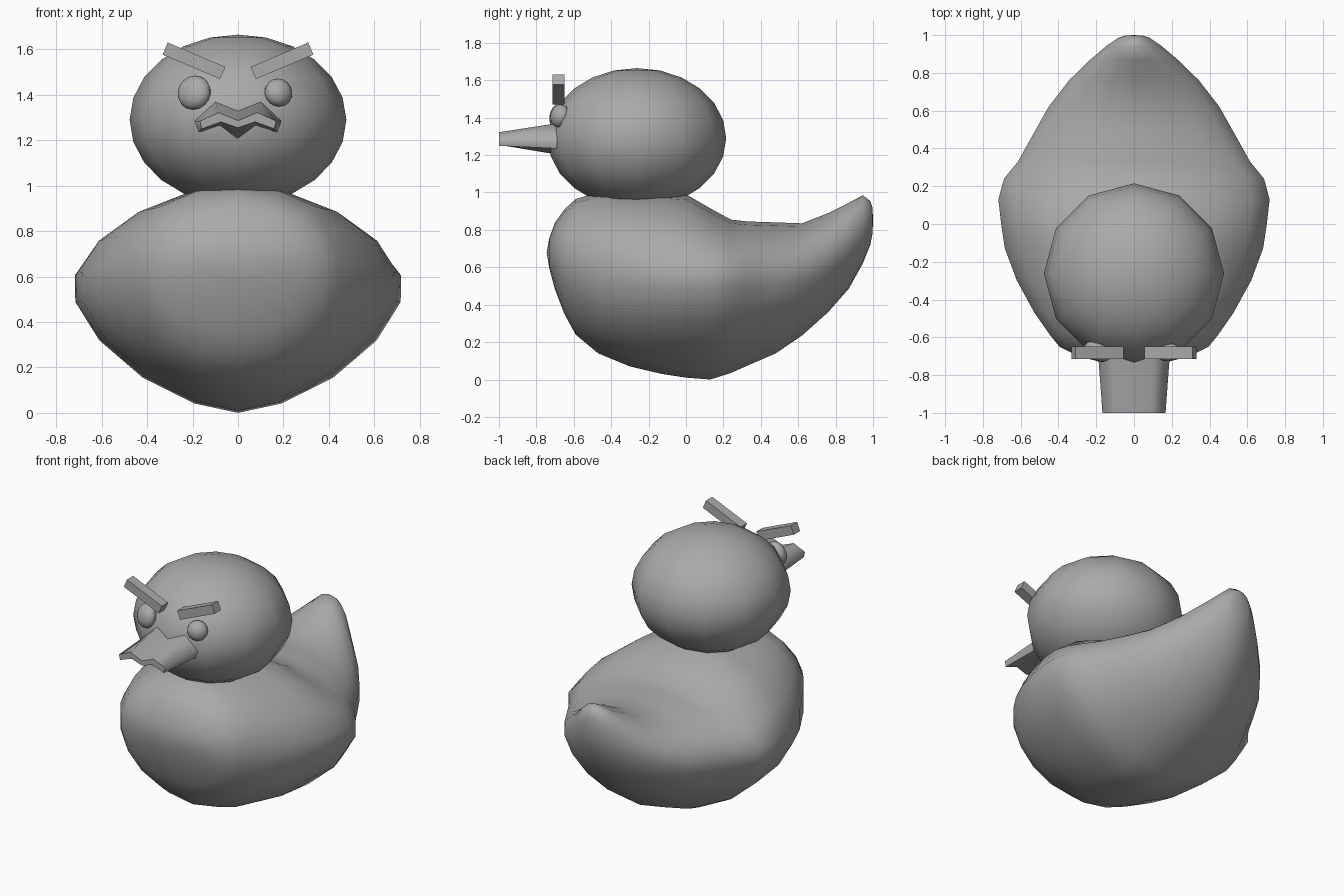
import bpy, bmesh
from math import sin, cos, pi, radians
from mathutils import Vector

cube = bpy.data.objects.get("Cube")
if cube:
    bpy.data.objects.remove(cube, do_unlink=True)

grey = bpy.data.materials.new("plain_grey")
grey.use_nodes = True
grey.diffuse_color = (0.4, 0.4, 0.4, 1)
grey.node_tree.nodes["Principled BSDF"].inputs["Base Color"].default_value = (0.4, 0.4, 0.4, 1)


def add_object(name, bm, smooth=False):
    bmesh.ops.recalc_face_normals(bm, faces=bm.faces)
    mesh = bpy.data.meshes.new(name)
    bm.to_mesh(mesh)
    bm.free()
    mesh.materials.append(grey)
    for face in mesh.polygons:
        face.use_smooth = smooth
    obj = bpy.data.objects.new(name, mesh)
    bpy.context.collection.objects.link(obj)
    return obj


def bridge(bm, a, b):
    for i in range(len(a)):
        j = (i + 1) % len(a)
        bm.faces.new((a[i], a[j], b[j], b[i]))


def signed_power(v, p):
    return (1 if v >= 0 else -1) * abs(v) ** p


# Body: lofted sections of y, bottom, widest height, top, half width,
# roundness of the upper and the lower half
SECTIONS = [
    (-0.73, 0.59, 0.68, 0.76, 0.18, 2, 2),
    (-0.70, 0.48, 0.67, 0.84, 0.30, 2, 2),
    (-0.65, 0.35, 0.65, 0.91, 0.40, 2, 2),
    (-0.59, 0.24, 0.63, 0.965, 0.45, 2, 2),
    (-0.47, 0.14, 0.60, 1.00, 0.535, 2, 1.9),
    (-0.30, 0.07, 0.57, 1.00, 0.63, 1.9, 1.75),
    (-0.13, 0.03, 0.55, 1.00, 0.695, 1.85, 1.65),
    (0.00, 0.01, 0.55, 0.99, 0.715, 1.85, 1.6),
    (0.13, 0.00, 0.55, 0.915, 0.73, 1.85, 1.6),
    (0.24, 0.035, 0.56, 0.855, 0.70, 1.85, 1.65),
    (0.33, 0.075, 0.57, 0.845, 0.625, 1.85, 1.75),
    (0.48, 0.14, 0.57, 0.84, 0.54, 1.85, 1.8),
    (0.62, 0.235, 0.58, 0.835, 0.46, 1.85, 1.8),
    (0.76, 0.36, 0.63, 0.89, 0.35, 1.85, 1.8),
    (0.87, 0.485, 0.70, 0.945, 0.235, 1.9, 1.8),
    (0.945, 0.62, 0.77, 0.985, 0.145, 2, 2),
    (0.985, 0.72, 0.83, 0.955, 0.085, 2, 2),
    (0.997, 0.78, 0.85, 0.92, 0.05, 2, 2),
]
SIDES = 18
bm = bmesh.new()
rings = []
for y, low, mid, high, width, upper, lower in SECTIONS:
    ring = []
    for i in range(SIDES):
        a = pi / 2 + 2 * pi * i / SIDES
        power = upper if sin(a) > 0 else lower
        x = width * signed_power(cos(a), 2 / power)
        z = signed_power(sin(a), 2 / power)
        z = mid + z * (high - mid if z > 0 else mid - low)
        ring.append(bm.verts.new((x, y, z)))
    rings.append(ring)
for a, b in zip(rings, rings[1:]):
    bridge(bm, a, b)
for ring, tip in ((rings[0], (0, -0.745, 0.68)), (rings[-1], (0, 1.0, 0.85))):
    end = bm.verts.new(tip)
    for i in range(SIDES):
        bm.faces.new((ring[i], ring[(i + 1) % SIDES], end))
add_object("body", bm, True)


# Head and eyes
def ellipsoid(name, centre, scale, segments, rows):
    bm = bmesh.new()
    bmesh.ops.create_uvsphere(bm, u_segments=segments, v_segments=rows, radius=1)
    bmesh.ops.scale(bm, vec=scale, verts=bm.verts)
    obj = add_object(name, bm, True)
    obj.location = centre
    return obj


head_centre = Vector((0, -0.262, 1.29))
ellipsoid("head", head_centre, (0.477, 0.477, 0.375), 12, 12)
for name, centre, radius in (("right_eye", (-0.193, -0.675, 1.41), 0.077),
                             ("left_eye", (0.178, -0.675, 1.41), 0.063)):
    eye = ellipsoid(name, centre, (radius, radius, 0.047), 16, 10)
    outward = Vector(centre) - head_centre
    eye.rotation_euler = outward.to_track_quat("Z", "Y").to_euler()

# Slanted brows
for name, side in (("right_brow", -1), ("left_brow", 1)):
    bm = bmesh.new()
    bmesh.ops.create_cube(bm, size=1)
    bmesh.ops.scale(bm, vec=(0.275, 0.065, 0.058), verts=bm.verts)
    brow = add_object(name, bm)
    brow.location = (side * 0.194, -0.682, 1.55)
    brow.rotation_euler.y = radians(-23 * side)

# Beak: a wavy bill tapering to the front, profiles mirrored about the middle
BACK = [(0, 1.335), (0.1, 1.37), (0.19, 1.285), (0.172, 1.235), (0.08, 1.265), (0, 1.203)]
FRONT = [(0, 1.287), (0.085, 1.322), (0.167, 1.285), (0.16, 1.25), (0.075, 1.281), (0, 1.255)]
bm = bmesh.new()
loops = []
for y, half in ((-0.69, BACK), (-1.0, FRONT)):
    outline = half + [(-x, z) for x, z in half[-2:0:-1]]
    loops.append([bm.verts.new((x, y, z)) for x, z in outline])
bridge(bm, *loops)
for loop in loops:
    bm.faces.new(loop)
beak = add_object("beak", bm, True)
beak.data.set_sharp_from_angle(angle=radians(75))
